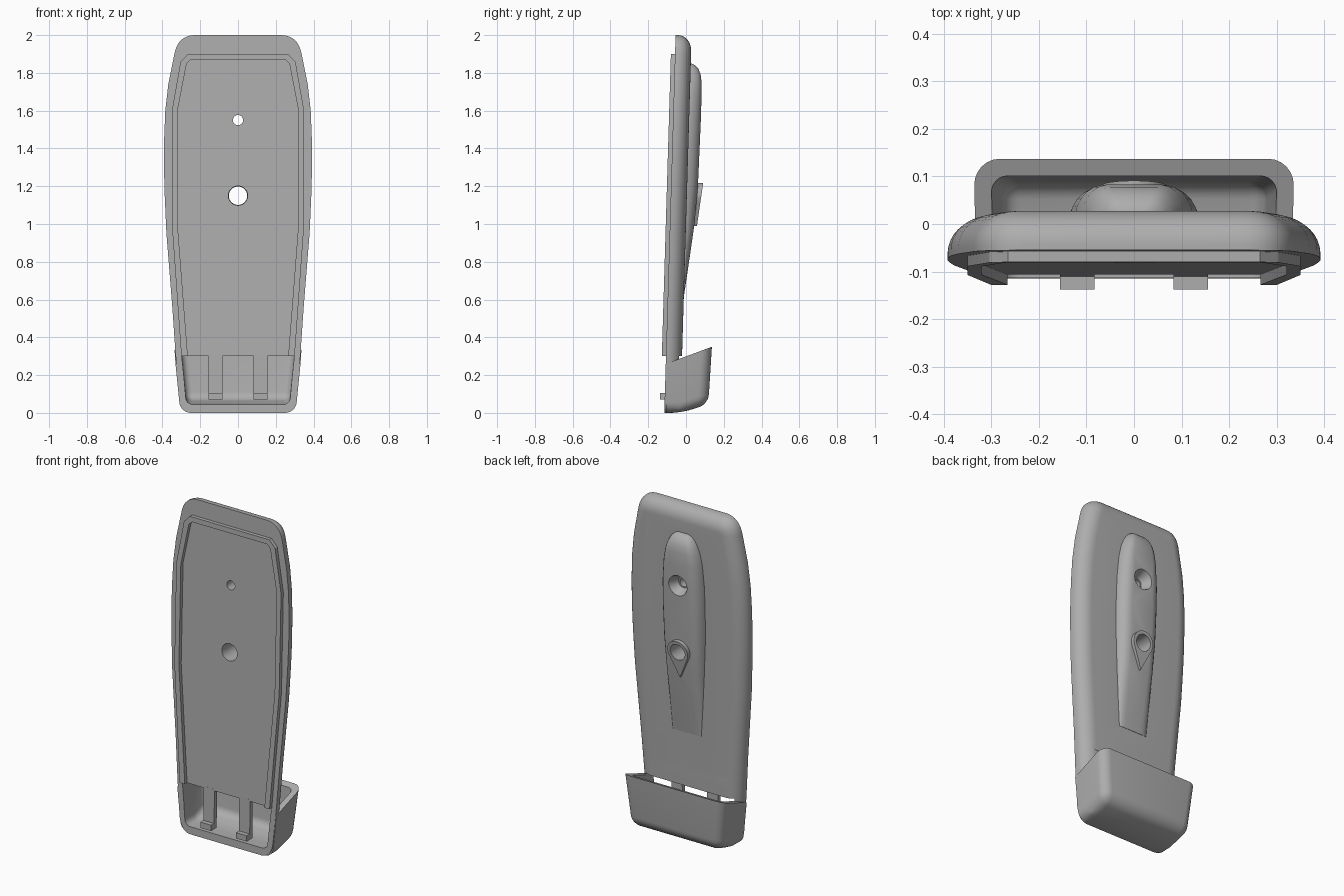
import bpy, bmesh, math
from mathutils import Vector

if "Cube" in bpy.data.objects:
    bpy.data.objects.remove(bpy.data.objects["Cube"])

grey = bpy.data.materials.new("plain grey")
grey.diffuse_color = (0.42, 0.42, 0.42, 1)
grey.use_nodes = True
grey.node_tree.nodes["Principled BSDF"].inputs["Base Color"].default_value = grey.diffuse_color
THICK = 0.085


def front(z):
    """y of the leaning front face at height z"""
    return -0.115 + 0.03 * z


def make(name, bm):
    bmesh.ops.remove_doubles(bm, verts=bm.verts, dist=1e-6)
    bmesh.ops.recalc_face_normals(bm, faces=bm.faces)
    me = bpy.data.meshes.new(name)
    bm.to_mesh(me)
    bm.free()
    me.materials.append(grey)
    ob = bpy.data.objects.new(name, me)
    bpy.context.collection.objects.link(ob)
    return ob


def loft(name, rings, wrap=False):
    """skin closed rings of points; cap the ends or join them up"""
    bm = bmesh.new()
    vs = [[bm.verts.new(p) for p in r] for r in rings]
    n = len(vs[0])
    pairs = list(zip(vs, vs[1:]))
    for a, b in pairs:
        for i in range(n):
            j = (i + 1) % n
            bm.faces.new((a[i], a[j], b[j], b[i]))
    bm.faces.new(vs[0])
    bm.faces.new(vs[-1])
    return make(name, bm)


def boolean(ob, other, op):
    m = ob.modifiers.new("cut", 'BOOLEAN')
    m.operation, m.object, m.solver = op, other, 'EXACT'
    bpy.context.view_layer.objects.active = ob
    bpy.ops.object.modifier_apply(modifier=m.name)
    bpy.data.objects.remove(other)


def mirror(half):
    return half + [(-x, z) for x, z in reversed(half)]


def inset(pts, d):
    """move a counter-clockwise outline inward by d"""
    out, n = [], len(pts)
    for i, p in enumerate(pts):
        t = Vector(pts[(i + 1) % n]) - Vector(pts[i - 1])
        t.normalize()
        out.append((p[0] - t.y * d, p[1] + t.x * d))
    return out


def corner(a, p, b, n=10):
    """rounded corner from a to b around p"""
    a, p, b = Vector(a), Vector(p), Vector(b)
    return [tuple(a * (1 - t) ** 2 + p * 2 * t * (1 - t) + b * t * t)
            for t in (i / n for i in range(n + 1))]


def side_solid(name, prof, round_edges, radius):
    """side profile of (y, z, half width), mirrored in x, chosen edges rounded"""
    ob = loft(name, [[(s * w, y, z) for y, z, w in prof] for s in (-1, 1)])
    bm = bmesh.new()
    bm.from_mesh(ob.data)
    es = [e for e in bm.edges if round_edges(e)]
    bmesh.ops.bevel(bm, geom=es, offset=radius, segments=6, profile=0.5, affect='EDGES')
    bm.to_mesh(ob.data)
    bm.free()
    return ob


def cylinder(z, r1, r2, y0, y1):
    ring = [(math.cos(i * math.tau / 40), math.sin(i * math.tau / 40)) for i in range(40)]
    return loft("hole", [[(r * c, y, z + r * s) for c, s in ring] for r, y in ((r1, y0), (r2, y1))])


# leaning back plate with a filleted rear edge
half = (corner((0.235, 0), (0.30, 0), (0.312, 0.09))
        + [(0.33, 0.3), (0.347, 0.55), (0.363, 0.75), (0.379, 0.95), (0.388, 1.15), (0.392, 1.3),
           (0.391, 1.45), (0.385, 1.6), (0.369, 1.74)]
        + corner((0.337, 1.9), (0.318, 2.0), (0.225, 2.0)))
outline = mirror(half)
rings = [[(x, front(z), z) for x, z in outline]]
for i in range(10):
    a = math.radians(10 * i)
    d, back = 0.085 * (1 - math.cos(a)), 0.012 + (THICK - 0.012) * math.sin(a)
    rings.append([(x, front(z) + back, z) for x, z in inset(outline, d)])
body = loft("mounting_plate", rings)

# spine on the back, domed section lofted upward
section = [(1, -0.3), (1, 0), (0.96, 0.3), (0.89, 0.56), (0.8, 0.77), (0.68, 0.92), (0.53, 1)]
stations = [(0.63, 0.095, 0.002), (0.8, 0.108, 0.022), (1.0, 0.122, 0.045), (1.2, 0.133, 0.057),
            (1.4, 0.137, 0.060), (1.55, 0.135, 0.062), (1.68, 0.124, 0.062), (1.75, 0.110, 0.060),
            (1.79, 0.094, 0.054), (1.82, 0.077, 0.042), (1.84, 0.057, 0.024), (1.85, 0.035, 0.004)]
rings = []
for z, w, h in stations:
    b = front(z) + THICK
    rings.append([(x * w, b + (v * h if v >= 0 else -0.02), z) for x, v in mirror(section)])
boolean(body, loft("spine", rings), 'UNION')

# teardrop boss around the large hole
drop = [(0, 0.99)] + [(0.068 * math.cos(math.radians(a)), 1.15 + 0.068 * math.sin(math.radians(a)))
                      for a in range(-24, 205, 12)]
boolean(body, loft("boss", [[(x, -0.02, z) for x, z in drop],
                            [(x, 0.058 + 0.145 * (z - 0.99), z) for x, z in drop]]), 'UNION')

# bin at the foot: solid shell, then the cavity that opens through the plate
shell = [(-0.107, 0.0, 0.305), (-0.03, 0.0, 0.305), (0.118, 0.045, 0.305),
         (0.137, 0.35, 0.337), (-0.03, 0.288, 0.333), (-0.107, 0.26, 0.331)]


def lower_or_rear(e):
    m = (e.verts[0].co + e.verts[1].co) / 2
    lower = m.z < 0.06 and m.y > -0.1
    rear = m.y > 0.1 and m.z < 0.3
    return lower or rear


boolean(body, side_solid("bin", shell, lower_or_rear, 0.055), 'UNION')
cavity = [(-0.2, 0.045, 0.275), (-0.02, 0.045, 0.275), (0.086, 0.075, 0.275),
          (0.106, 0.42, 0.309), (-0.019, 0.42, 0.309), (-0.019, 0.3, 0.298), (-0.2, 0.3, 0.298)]


def cavity_round(e):
    a, b = e.verts[0].co, e.verts[1].co
    m = (a + b) / 2
    return (m.z < 0.09 and m.y > -0.19) or (m.y > 0.08 and m.z < 0.4)


boolean(body, side_solid("cavity", cavity, cavity_round, 0.035), 'DIFFERENCE')

# holes: one wide, one narrow with a countersink behind
boolean(body, cylinder(1.15, 0.053, 0.047, -0.2, 0.2), 'DIFFERENCE')
boolean(body, cylinder(1.55, 0.027, 0.027, -0.2, 0.2), 'DIFFERENCE')
boolean(body, cylinder(1.55, 0.035, 0.066, 0.02, 0.09), 'DIFFERENCE')

# raised rim on the front, open at the bottom
outer = mirror([(0.30, 0.3), (0.35, 1.0), (0.35, 1.6), (0.304, 1.86), (0.265, 1.9)])
inner = mirror([(0.266, 0.3), (0.32, 1.0), (0.32, 1.6), (0.272, 1.85), (0.25, 1.87)])
rim = loft("front_rim", [[(x, front(z) + d, z) for (x, z), d in
                          ((o, 0.005), (o, -0.022), (i, -0.022), (i, 0.005))]
                         for o, i in zip(outer, inner)])

# two hanging clips with hooked ends
for side in (-1, 1):
    prof = [(-0.082, 0.31), (-0.106, 0.31), (-0.11, 0.105), (-0.138, 0.105), (-0.138, 0.07), (-0.085, 0.07)]
    loft("clip", [[(side * x, y, z) for y, z in prof] for x in (0.083, 0.155)])

# smooth curves, sharp edges
for ob in bpy.context.scene.objects:
    ob.select_set(True)
bpy.context.view_layer.objects.active = body
bpy.ops.object.shade_smooth_by_angle(angle=math.radians(32))
